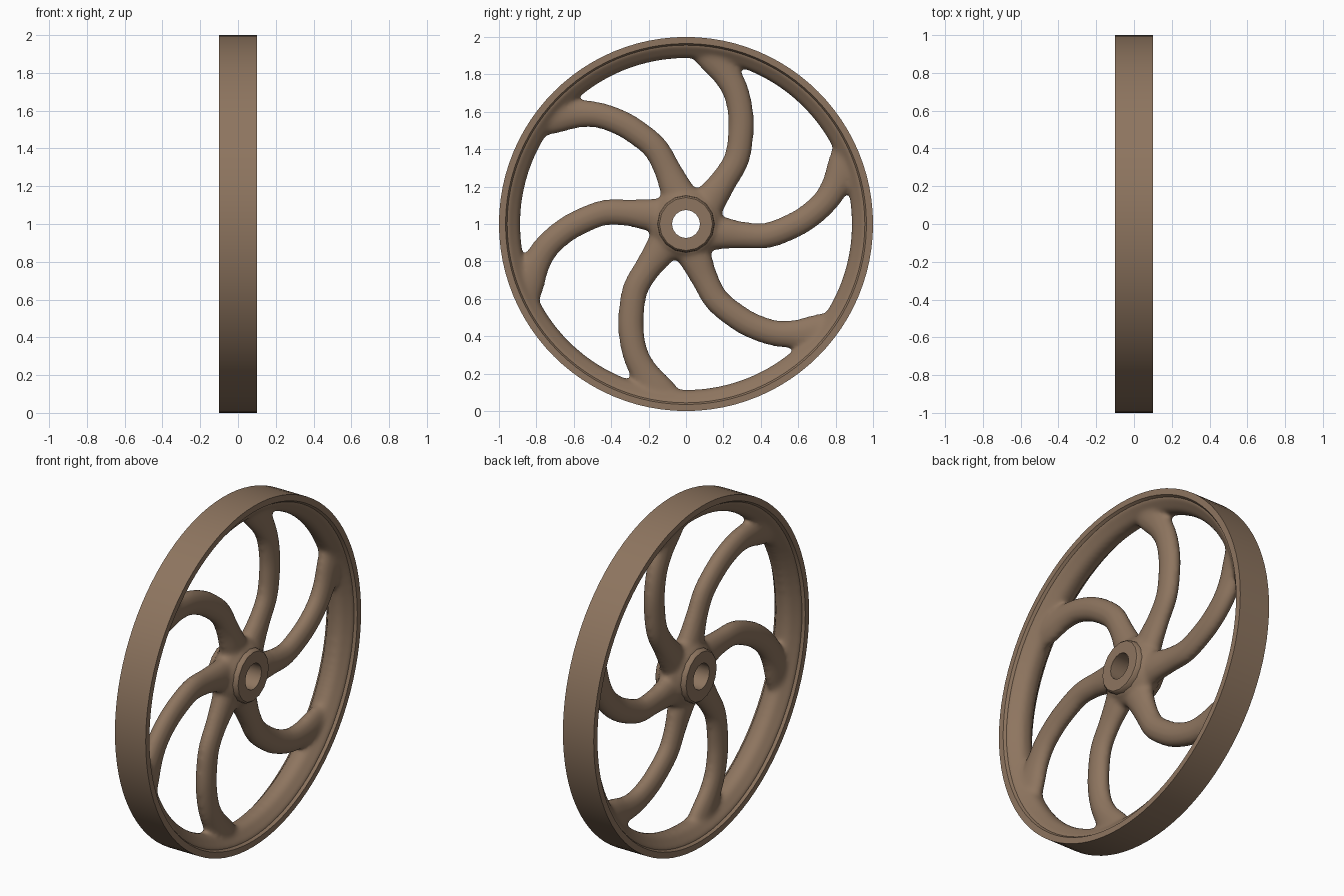
import bpy, bmesh, math
from mathutils import Vector

if "Cube" in bpy.data.objects:
    bpy.data.objects.remove(bpy.data.objects["Cube"])

mat = bpy.data.materials.new("brown_cast_metal")
mat.diffuse_color = (0.27, 0.178, 0.115, 1)
mat.use_nodes = True
mat.node_tree.nodes["Principled BSDF"].inputs["Base Color"].default_value = mat.diffuse_color


def finish(bm, name):
    bmesh.ops.recalc_face_normals(bm, faces=bm.faces)
    me = bpy.data.meshes.new(name)
    bm.to_mesh(me)
    bm.free()
    me.materials.append(mat)
    ob = bpy.data.objects.new(name, me)
    bpy.context.collection.objects.link(ob)
    return ob


def bridge_rings(bm, rings, closed):
    n = len(rings[0])
    count = len(rings) if closed else len(rings) - 1
    for i in range(count):
        a, b = rings[i], rings[(i + 1) % len(rings)]
        for j in range(n):
            k = (j + 1) % n
            bm.faces.new((a[j], a[k], b[k], b[j]))


def lathe(bm, profile, segs):
    """Spin a closed (x, radius) profile round the wheel axle."""
    rings = []
    for i in range(segs):
        t = 2 * math.pi * i / segs
        rings.append([bm.verts.new((x, r * math.cos(t), 1 + r * math.sin(t))) for x, r in profile])
    bridge_rings(bm, rings, True)


def mirrored(half):
    """Complete a half profile (x > 0) across x = 0."""
    return half + [(-x, r) for x, r in reversed(half)]


def smooth(ob, angle):
    bpy.ops.object.select_all(action='DESELECT')
    ob.select_set(True)
    bpy.context.view_layer.objects.active = ob
    bpy.ops.object.shade_smooth_by_angle(angle=math.radians(angle))


# Spoke centre line for one spoke: y, z from axle, half width, half thickness
PATH = [(0.13, -0.045, 0.095, 0.065), (0.21, -0.05, 0.085, 0.058), (0.31, -0.06, 0.072, 0.051),
        (0.44, -0.06, 0.069, 0.05), (0.58, -0.005, 0.069, 0.05), (0.67, 0.052, 0.069, 0.05),
        (0.745, 0.122, 0.07, 0.05), (0.80, 0.205, 0.078, 0.05), (0.85, 0.292, 0.105, 0.054),
        (0.885, 0.335, 0.135, 0.058)]


def catmull(a, b, c, d, t):
    return [0.5 * (2 * q + (r - p) * t + (2 * p - 5 * q + 4 * r - s) * t * t
                   + (3 * q - p - 3 * r + s) * t ** 3) for p, q, r, s in zip(a, b, c, d)]


pts = []
for i in range(len(PATH) - 1):
    a, d = PATH[max(i - 1, 0)], PATH[min(i + 2, len(PATH) - 1)]
    pts += [catmull(a, PATH[i], PATH[i + 1], d, k / 4) for k in range(4)]
pts.append(list(PATH[-1]))


def spoke(bm, turn):
    rings = []
    c, s = math.cos(turn), math.sin(turn)
    for i, (y, z, w, h) in enumerate(pts):
        p, q = pts[max(i - 1, 0)], pts[min(i + 1, len(pts) - 1)]
        tan = Vector((q[0] - p[0], q[1] - p[1])).normalized()
        ring = []
        for j in range(20):
            u = 2 * math.pi * j / 20
            yy = y - tan.y * w * math.cos(u)
            zz = z + tan.x * w * math.cos(u)
            r = math.hypot(yy, zz)
            f = min(1, 0.955 / r)          # keep the flare inside the rim
            yy, zz = yy * f, zz * f
            ring.append(bm.verts.new((h * math.sin(u), yy * c - zz * s, 1 + yy * s + zz * c)))
        rings.append(ring)
    bridge_rings(bm, rings, False)
    bm.faces.new(rings[0])
    bm.faces.new(rings[-1])


# Spokes with hub core and inner rim bead, blended into one casting
bm = bmesh.new()
for i in range(6):
    spoke(bm, i * math.pi / 3)
lathe(bm, mirrored([(0.08, 0.105), (0.08, 0.15), (0.06, 0.165), (0.04, 0.19), (0.015, 0.2)]), 48)
lathe(bm, mirrored([(0.088, 0.98), (0.086, 0.95), (0.065, 0.925), (0.045, 0.9), (0.02, 0.887)]), 96)
casting = finish(bm, "curved_spokes")
rm = casting.modifiers.new("blend", 'REMESH')
rm.mode = 'VOXEL'
rm.voxel_size = 0.012
rm.use_smooth_shade = True
sm = casting.modifiers.new("soften", 'SMOOTH')
sm.factor = 0.5
sm.iterations = 12

# Outer rim band
bm = bmesh.new()
lathe(bm, mirrored([(0.1, 1.0), (0.1, 0.965), (0.085, 0.956)]), 96)
smooth(finish(bm, "rim_band"), 30)

# Hub sleeve with bore
bm = bmesh.new()
lathe(bm, mirrored([(0.1, 0.075), (0.1, 0.142), (0.092, 0.15), (0.05, 0.156)]), 16)
smooth(finish(bm, "hub_sleeve"), 40)
